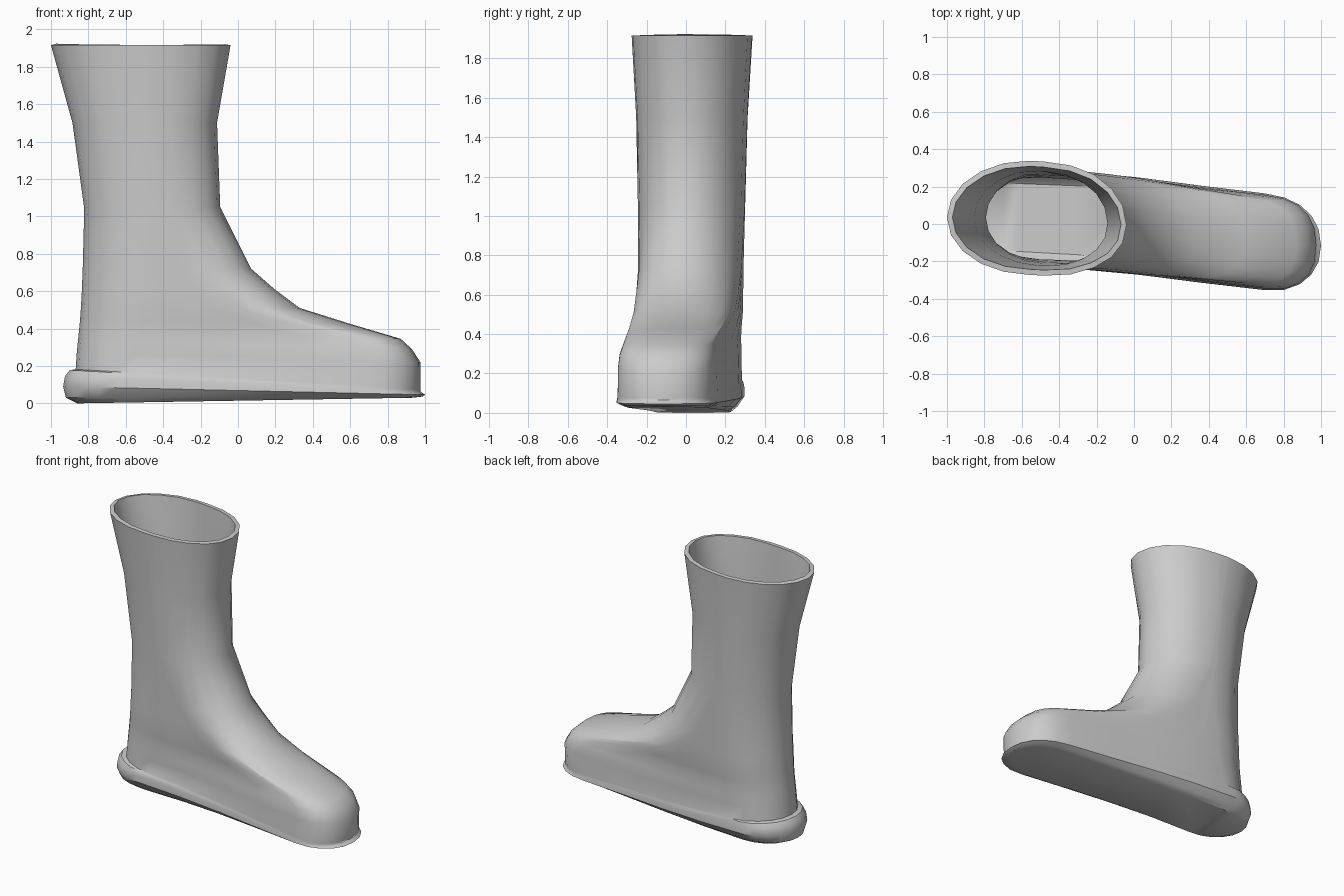
import bpy, bmesh
from math import cos, sin, pi

if "Cube" in bpy.data.objects:
    bpy.data.objects.remove(bpy.data.objects["Cube"])

ARC, SIDE = 5, 4   # segments on each rounded end and along each straight side


def lerp(pts, x):
    """Piecewise-linear lookup."""
    if x <= pts[0][0]:
        return pts[0][1]
    for (x0, y0), (x1, y1) in zip(pts, pts[1:]):
        if x <= x1:
            return y0 + (y1 - y0) * (x - x0) / (x1 - x0)
    return pts[-1][1]


CENTRE = [(-0.6, 0.035), (-0.2, 0.015), (0.1, -0.02), (0.55, -0.08), (0.8, -0.105), (1.0, -0.115)]


def half_ring(xb, xf, lb, lf, ef):
    """(x, width fraction) from the front tip round to the back tip."""
    pts = []
    for i in range(ARC + 1):
        a = pi / 2 * i / ARC
        pts.append((xf - lf + lf * cos(a) ** (2 / ef), sin(a) ** (2 / ef)))
    x0, x1 = xf - lf, xb + lb
    for i in range(1, SIDE):
        pts.append((x0 + (x1 - x0) * i / SIDE, 1.0))
    for i in range(ARC + 1):
        a = pi / 2 * i / ARC
        pts.append((x1 - lb * abs(sin(a)), max(0.0, cos(a))))
    return pts


# Rings: back x, back z, front x, front z, back half width, front half width,
# back rounding length, front rounding length, front squareness
RINGS = [
    (-0.86, 0.00, 0.93, 0.030, 0.19, 0.20, 0.24, 0.28, 2.2),   # sole underside
    (-0.92, 0.03, 0.985, 0.036, 0.225, 0.225, 0.26, 0.30, 2.2),
    (-0.935, 0.09, 1.00, 0.046, 0.262, 0.258, 0.28, 0.30, 2.2),  # sole edge
    (-0.925, 0.145, 0.985, 0.056, 0.262, 0.256, 0.28, 0.30, 2.2),
    (-0.90, 0.178, 0.975, 0.065, 0.255, 0.254, 0.28, 0.29, 2.3),
    (-0.868, 0.182, 0.975, 0.075, 0.250, 0.254, 0.30, 0.29, 2.3),  # heel lip
    (-0.862, 0.27, 0.975, 0.22, 0.250, 0.250, 0.32, 0.27, 2.4),
    (-0.855, 0.34, 0.93, 0.29, 0.252, 0.242, 0.33, 0.24, 2.5),
    (-0.850, 0.39, 0.87, 0.345, 0.254, 0.228, 0.34, 0.26, 2.5),
    (-0.845, 0.44, 0.60, 0.425, 0.256, 0.240, 0.34, 0.33, 2.2),  # instep
    (-0.840, 0.51, 0.33, 0.510, 0.260, 0.255, 0.34, 0.32, 2.1),
    (-0.835, 0.60, 0.19, 0.615, 0.262, 0.258, 0.34, 0.32, 2.1),
    (-0.830, 0.73, 0.07, 0.720, 0.265, 0.260, 0.36, 0.34, 2.1),
    (-0.822, 1.04, -0.095, 1.05, 0.272, 0.270, 0.34, 0.34, 2.0),  # ankle
    (-0.885, 1.50, -0.112, 1.50, 0.282, 0.282, 0.37, 0.37, 2.1),
    (-1.00, 1.915, -0.04, 1.915, 0.305, 0.305, 0.44, 0.44, 2.1),   # opening
]

bm = bmesh.new()
loops = []
for xb, zb, xf, zf, wb, wf, lb, lf, ef in RINGS:
    half = half_ring(xb, xf, lb, lf, ef)

    def point(x, f, s):
        t = (x - xb) / (xf - xb)
        w = wb + (wf - wb) * t
        return bm.verts.new((x, lerp(CENTRE, x) + s * f * w, zb + (zf - zb) * t))

    left = [point(x, f, 1) for x, f in half]
    right = [point(x, f, -1) for x, f in half[1:-1]]
    loops.append(left + right[::-1])

# Walls
n = len(loops[0])
for a, b in zip(loops, loops[1:]):
    for i in range(n):
        j = (i + 1) % n
        bm.faces.new((a[i], a[j], b[j], b[i]))

# Sole closed with strips across the foot
base, m = loops[0], n // 2
bm.faces.new((base[0], base[1], base[n - 1]))
for i in range(1, m - 1):
    bm.faces.new((base[i], base[i + 1], base[n - i - 1], base[n - i]))
bm.faces.new((base[m - 1], base[m], base[m + 1]))
bmesh.ops.recalc_face_normals(bm, faces=bm.faces)
# The sole must face down so that the wall thickness goes inward
bm.normal_update()
bm.faces.ensure_lookup_table()
if bm.faces[-2].normal.z > 0:
    bmesh.ops.reverse_faces(bm, faces=bm.faces)

mesh = bpy.data.meshes.new("boot")
bm.to_mesh(mesh)
bm.free()
boot = bpy.data.objects.new("boot", mesh)
bpy.context.collection.objects.link(boot)

# Wall thickness
solid = boot.modifiers.new("wall", 'SOLIDIFY')
solid.thickness = 0.03
solid.offset = -1

bpy.context.view_layer.objects.active = boot
boot.select_set(True)
bpy.ops.object.modifier_apply(modifier="wall")
bpy.ops.object.shade_smooth_by_angle(angle=0.6)
